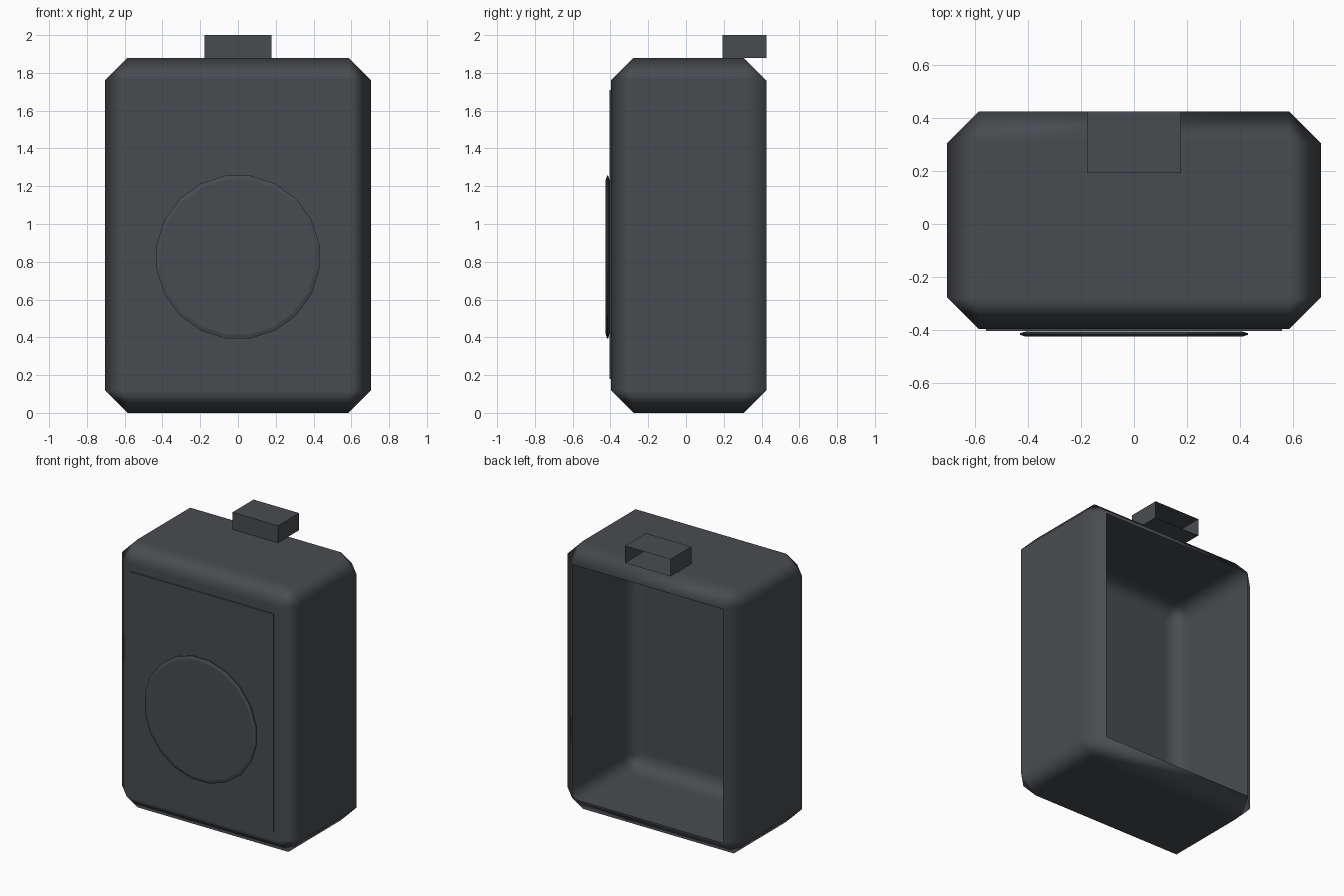
import bpy, bmesh, math
from mathutils import Matrix

if "Cube" in bpy.data.objects:
    bpy.data.objects.remove(bpy.data.objects["Cube"])

# Single dark grey finish
grey = bpy.data.materials.new("dark_grey")
grey.diffuse_color = (0.066, 0.071, 0.08, 1)
grey.use_nodes = True
grey.node_tree.nodes["Principled BSDF"].inputs["Base Color"].default_value = grey.diffuse_color


def make(name, bm):
    mesh = bpy.data.meshes.new(name)
    bmesh.ops.recalc_face_normals(bm, faces=bm.faces)
    bm.to_mesh(mesh)
    bm.free()
    mesh.materials.append(grey)
    obj = bpy.data.objects.new(name, mesh)
    bpy.context.collection.objects.link(obj)
    return obj


def box(x, y0, y1, z0, z1):
    bm = bmesh.new()
    centre = Matrix.Translation((0, (y0 + y1) / 2, (z0 + z1) / 2))
    bmesh.ops.create_cube(bm, size=1, matrix=centre @ Matrix.Diagonal((2 * x, y1 - y0, z1 - z0, 1)))
    return bm


def open_back(bm):
    bm.normal_update()
    back = [f for f in bm.faces if f.normal.y > 0.99]
    bmesh.ops.delete(bm, geom=back, context='FACES')


# Hollow chamfered case, open at the back
bm = box(0.705, -0.397, 0.425, 0, 1.88)
bmesh.ops.bevel(bm, geom=bm.edges[:], offset=0.12, offset_type='OFFSET',
                segments=1, profile=0.5, affect='EDGES')
open_back(bm)
for f in bm.faces:
    f.smooth = True
case = make("case", bm)
weighted = case.modifiers.new("flat_sides", 'WEIGHTED_NORMAL')
weighted.weight = 100

# Thin front panel
make("front_panel", box(0.558, -0.404, -0.397, 0.18, 1.71))

# Top button, a sleeve open at the back that overhangs the chamfer
bm = box(0.177, 0.192, 0.425, 1.88, 2.0)
open_back(bm)
make("top_button", bm)

# Twenty-sided dial with bevelled rims
bm = bmesh.new()
sides = 20
rings = []
for radius, y in ((0.415, -0.406), (0.436, -0.412), (0.436, -0.418), (0.415, -0.425)):
    ring = []
    for i in range(sides):
        a = (i + 0.5) * math.tau / sides
        ring.append(bm.verts.new((radius * math.cos(a), y, 0.825 + radius * math.sin(a))))
    rings.append(ring)
for a, b in zip(rings, rings[1:]):
    for i in range(sides):
        j = (i + 1) % sides
        bm.faces.new((a[i], a[j], b[j], b[i]))
bm.faces.new(rings[0])
bm.faces.new(rings[-1])
make("dial", bm)
